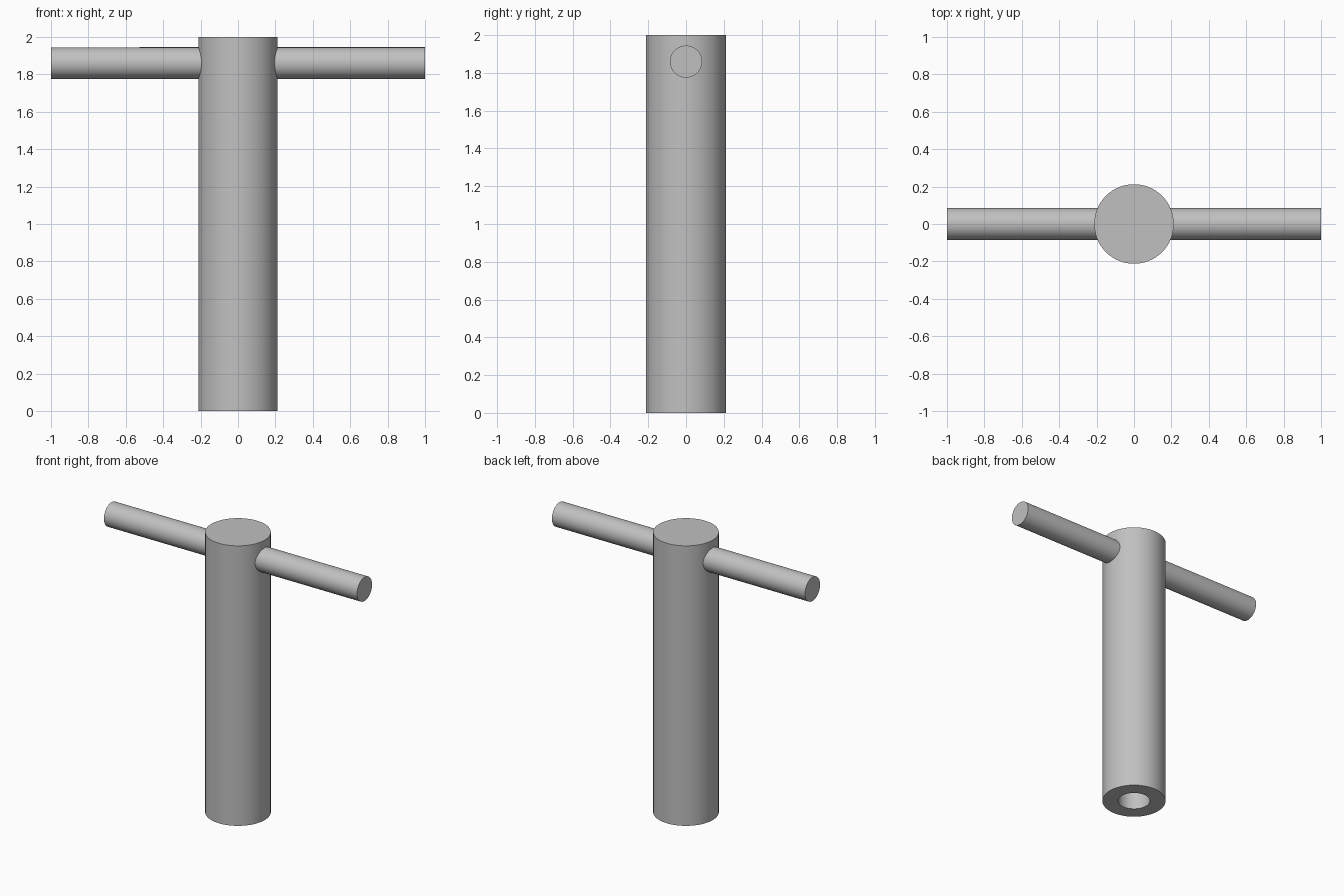
import bpy, bmesh, math
from mathutils import Matrix, Vector

cube = bpy.data.objects.get("Cube")
if cube:
    bpy.data.objects.remove(cube, do_unlink=True)

BODY_R, ARM_R, BORE_R = 0.2125, 0.085, 0.107
BORE_DEPTH = 1.0
ARM_Z = 1.86

steel = bpy.data.materials.new("grey_steel")
steel.use_nodes = True
colour = (0.53, 0.53, 0.53, 1)
steel.diffuse_color = colour
steel.node_tree.nodes["Principled BSDF"].inputs["Base Color"].default_value = colour


def lathe(name, profile, segments, matrix=Matrix()):
    """Revolve a (radius, height) profile around z, then place it."""
    bm = bmesh.new()
    verts = [bm.verts.new((r, 0, z)) for r, z in profile]
    edges = [bm.edges.new(pair) for pair in zip(verts, verts[1:])]
    bmesh.ops.spin(bm, geom=verts + edges, cent=(0, 0, 0), axis=(0, 0, 1),
                   angle=math.tau, steps=segments)
    bmesh.ops.remove_doubles(bm, verts=bm.verts, dist=1e-5)
    # Merge the triangle fans on the flat ends into single faces
    bmesh.ops.dissolve_verts(bm, verts=[v for v in bm.verts
                                        if v.co.xy.length < 1e-4])
    bmesh.ops.transform(bm, matrix=matrix, verts=bm.verts)
    bmesh.ops.recalc_face_normals(bm, faces=bm.faces)
    mesh = bpy.data.meshes.new(name)
    bm.to_mesh(mesh)
    bm.free()
    mesh.materials.append(steel)
    obj = bpy.data.objects.new(name, mesh)
    bpy.context.collection.objects.link(obj)
    bpy.ops.object.select_all(action="DESELECT")
    obj.select_set(True)
    bpy.context.view_layer.objects.active = obj
    bpy.ops.object.shade_smooth_by_angle(angle=math.radians(30))
    return obj


# Upright shaft with a blind bore in its lower end
lathe("shaft", [(0, BORE_DEPTH), (BORE_R, BORE_DEPTH), (BORE_R, 0),
                (BODY_R, 0), (BODY_R, 2), (0, 2)], 96)

# Crossbar arms, seated just inside the shaft wall
for side, sign in (("left", 1), ("right", -1)):
    place = (Matrix.Translation(Vector((0, 0, ARM_Z)))
             @ Matrix.Rotation(sign * math.pi / 2, 4, "Y"))
    lathe(side + "_handle_arm",
          [(0, 0.19), (ARM_R, 0.19), (ARM_R, 1), (0, 1)], 64, place)
